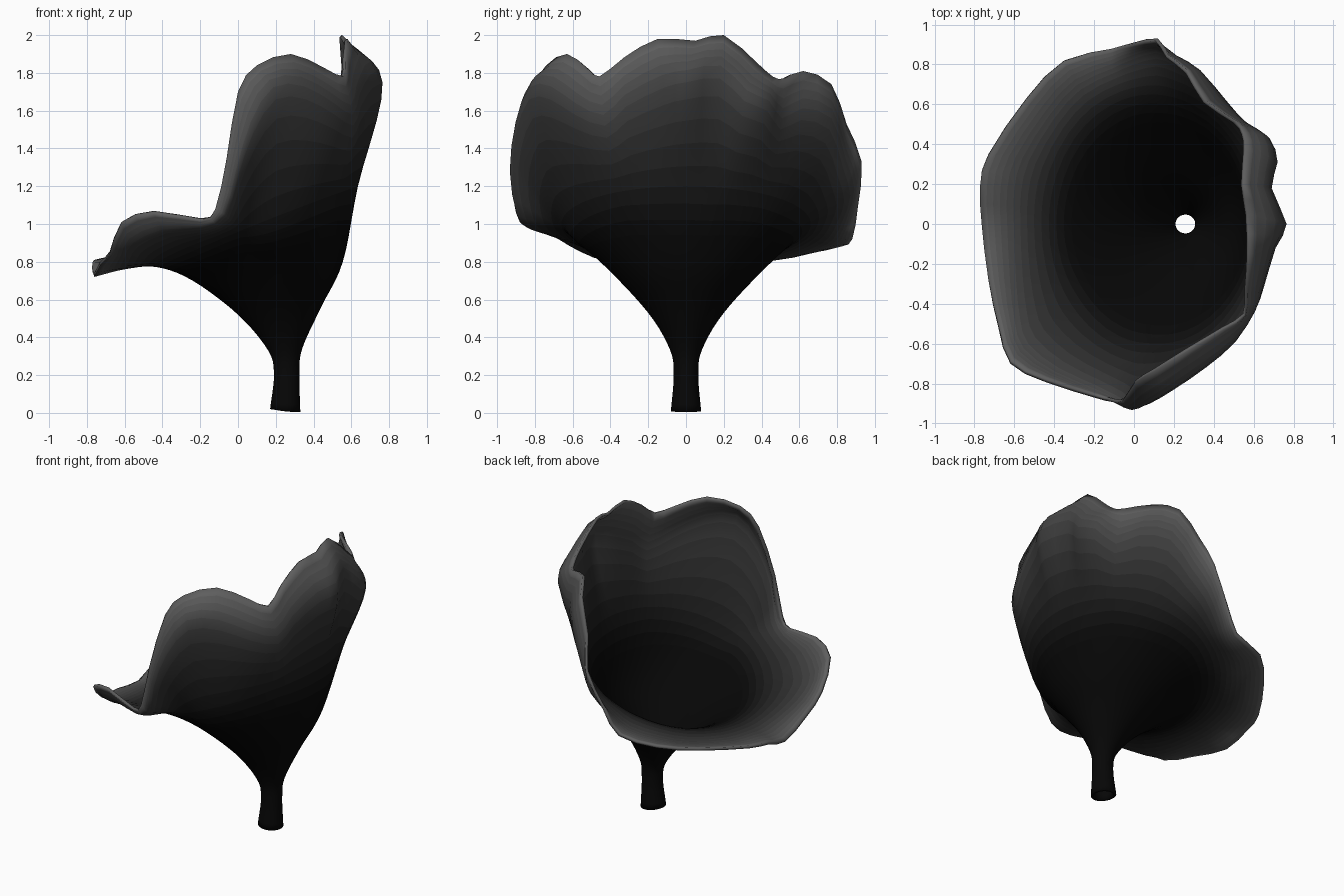
import bpy, bmesh, math
from mathutils import Vector

if "Cube" in bpy.data.objects:
    bpy.data.objects.remove(bpy.data.objects["Cube"])

# Wavy free edge of the flower, counter-clockwise from the tall back
RIM = [(.57,.05,1.97),(.55,.2,2.0),(.56,.38,1.85),(.55,.46,1.78),(.51,.52,1.77),
       (.36,.62,1.81),(.27,.77,1.74),(.17,.85,1.53),(.12,.93,1.33),(0,.91,1.09),
       (-.1,.88,.92),(-.35,.82,.88),(-.54,.63,.84),(-.73,.35,.80),(-.77,.2,.78),(-.76,0,.72),
       (-.73,-.28,.78),(-.68,-.52,.84),(-.62,-.70,1.0),(-.45,-.79,1.06),(-.2,-.87,1.02),
       (-.12,-.89,1.08),(-.06,-.89,1.35),(0,-.80,1.7),(.1,-.74,1.84),(.28,-.63,1.9),
       (.45,-.53,1.83),(.56,-.46,1.78),(.57,-.33,1.88),(.58,-.15,1.98)]
# Bulge just below the edge, one point per edge point
BELLY = [(.765,0,1.75),(.69,.18,1.77),(.72,.31,1.65),(.68,.43,1.6),(.57,.50,1.5),
         (.47,.61,1.55),(.34,.76,1.5),(.22,.83,1.3),(.12,.87,1.15),(0,.83,1.02),
         (-.1,.78,.92),(-.28,.7,.87),(-.42,.55,.82),(-.56,.33,.79),(-.6,.17,.78),(-.6,0,.76),
         (-.59,-.28,.78),(-.57,-.48,.82),(-.53,-.61,.88),(-.38,-.73,.95),(-.18,-.82,.97),
         (-.06,-.88,1.04),(0,-.92,1.25),(.08,-.90,1.48),(.2,-.83,1.66),(.36,-.72,1.66),
         (.51,-.59,1.58),(.61,-.43,1.52),(.65,-.32,1.62),(.71,-.12,1.72)]
# Tilted oval rings of stem and funnel: x_low, z_low, x_high, z_high, half width, side z
RINGS = [(.17,.02,.33,.005,.08,.01), (.19,.2,.325,.2,.065,.2), (.16,.33,.34,.34,.085,.335),
         (0,.52,.44,.56,.2,.53), (-.24,.70,.555,.80,.43,.78), (-.43,.772,.635,1.2,.66,1.0)]
STEPS = 5


def ring_point(ring, t):
    x0, z0, x1, z1, ry, zs = ring
    c = math.cos(t)
    z = zs + (z1 - z0) / 2 * c + ((z1 + z0) / 2 - zs) * c * c
    return Vector(((x0 + x1) / 2 + (x1 - x0) / 2 * c, ry * math.sin(t), z))


def catmull(a, b, c, d, t):
    return 0.5 * (2 * b + (c - a) * t + (2 * a - 5 * b + 4 * c - d) * t * t
                  + (3 * b - a - 3 * c + d) * t ** 3)


def smooth_path(pts):
    """Smooth curve through the points of one meridian."""
    p = [2 * pts[0] - pts[1]] + pts + [2 * pts[-1] - pts[-2]]
    return [catmull(*p[i - 1:i + 3], k / STEPS)
            for i in range(1, len(p) - 2) for k in range(STEPS)] + [pts[-1]]


def smooth_loop(pts):
    """Closed loop with one extra point between each pair."""
    p, n = [Vector(q) for q in pts], len(pts)
    return [catmull(p[i - 1], p[i], p[(i + 1) % n], p[(i + 2) % n], t)
            for i in range(n) for t in (0, .5)]


# Funnel flower with its open stem
bm = bmesh.new()
meridians = []
for rim, belly in zip(smooth_loop(RIM), smooth_loop(BELLY)):
    angle = math.atan2(belly.y / .85, (belly.x - .08) / .68)
    path = [ring_point(r, angle) for r in RINGS] + [belly, rim]
    meridians.append([bm.verts.new(p) for p in smooth_path(path)])

rows = len(meridians[0]) - 1
for i, left in enumerate(meridians):
    right = meridians[(i + 1) % len(meridians)]
    for j in range(rows):
        f = bm.faces.new((left[j], right[j], right[j + 1], left[j + 1]))
        f.material_index = j
        f.smooth = True
bm.normal_update()
mesh = bpy.data.meshes.new("funnel_flower")
bm.to_mesh(mesh)
bm.free()
flower = bpy.data.objects.new("funnel_flower", mesh)
bpy.context.collection.objects.link(flower)

# Thin petal wall
wall = flower.modifiers.new("wall", 'SOLIDIFY')
wall.thickness = .018
wall.offset = -1

# Shade from black at the stem to dark grey at the edge
for j in range(rows):
    u = j / (rows - 1)
    g = .002 + .11 * max(0, (u - .62) / .38) ** 2
    mat = bpy.data.materials.new(f"petal_shade_{j}")
    mat.diffuse_color = (g, g, g, 1)
    mat.use_nodes = True
    mat.node_tree.nodes["Principled BSDF"].inputs["Base Color"].default_value = mat.diffuse_color
    mesh.materials.append(mat)
